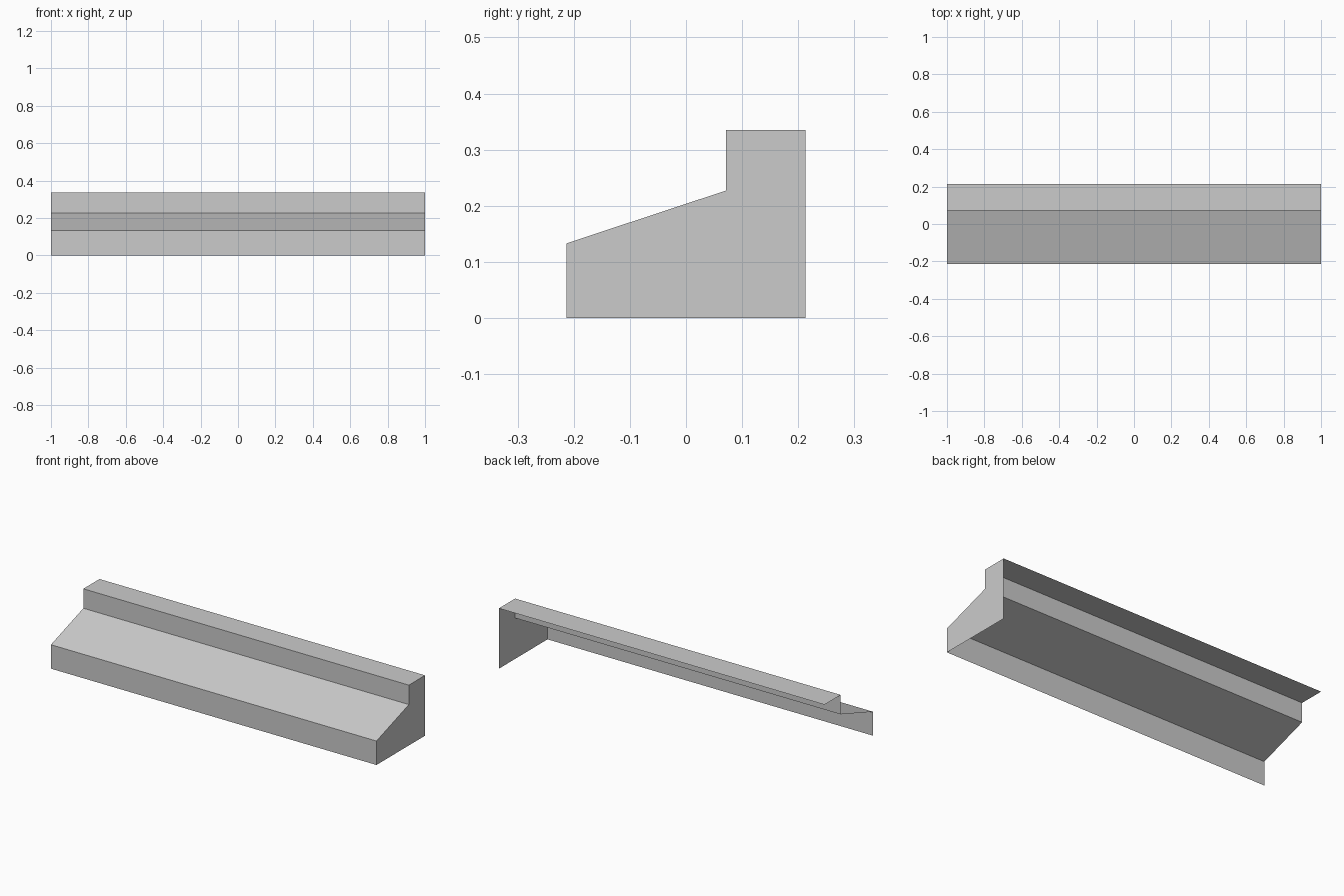
import bpy
import bmesh

cube = bpy.data.objects.get("Cube")
if cube:
    bpy.data.objects.remove(cube, do_unlink=True)

# Single plain grey
grey = bpy.data.materials.new("plain_grey")
grey.use_nodes = True
colour = (0.6, 0.6, 0.6, 1)
grey.diffuse_color = colour
grey.node_tree.nodes["Principled BSDF"].inputs["Base Color"].default_value = colour

HALF = 1.0
FRONT, RISER, BACK = -0.213, 0.071, 0.213
LIP, SLOPE_TOP, TOP = 0.133, 0.227, 0.335

# Step profile as (y, z), from the front foot to the back of the top
profile = [(FRONT, 0), (FRONT, LIP), (RISER, SLOPE_TOP), (RISER, TOP), (BACK, TOP)]

bm = bmesh.new()
left = [bm.verts.new((-HALF, y, z)) for y, z in profile]
right = [bm.verts.new((HALF, y, z)) for y, z in profile]

# Open shell: front, slope, riser and top strips
for i in range(len(profile) - 1):
    bm.faces.new((left[i], right[i], right[i + 1], left[i + 1]))

# End cap on the +x side only; back, underside and other end stay open
foot = bm.verts.new((HALF, BACK, 0))
bm.faces.new([foot] + right[::-1])
bm.normal_update()

mesh = bpy.data.meshes.new("stepped_ledge")
bm.to_mesh(mesh)
bm.free()
mesh.materials.append(grey)
ledge = bpy.data.objects.new("stepped_ledge", mesh)
bpy.context.collection.objects.link(ledge)
